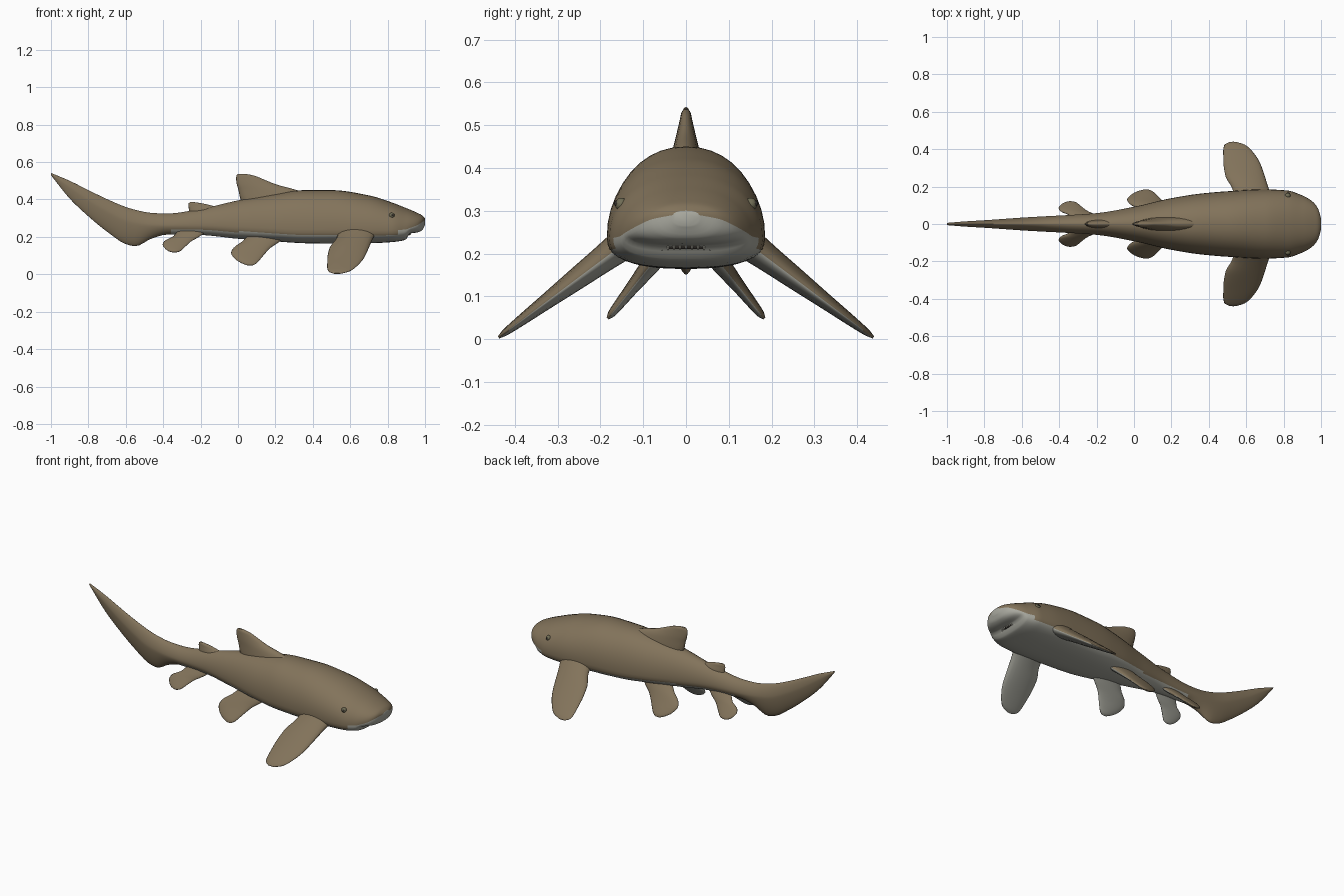
import bpy, bmesh, math
from mathutils import Vector

if "Cube" in bpy.data.objects:
    bpy.data.objects.remove(bpy.data.objects["Cube"])


def material(name, rgb):
    m = bpy.data.materials.new(name)
    m.diffuse_color = (*rgb, 1)
    m.use_nodes = True
    m.node_tree.nodes["Principled BSDF"].inputs["Base Color"].default_value = m.diffuse_color
    return m


BROWN = material("brown skin", (0.225, 0.172, 0.104))
PALE = material("pale belly", (0.40, 0.40, 0.35))
DARK = material("dark mouth", (0.035, 0.03, 0.025))
EYE = material("olive eye", (0.16, 0.15, 0.09))
TOOTH = material("ivory teeth", (0.55, 0.53, 0.45))


def smooth_table(rows):
    """Monotone cubic interpolation of rows keyed by their first column."""
    rows = sorted(rows)
    n, cols = len(rows), len(rows[0])

    def slope(i, c):
        return (rows[i + 1][c] - rows[i][c]) / (rows[i + 1][0] - rows[i][0])

    def tangent(i, c):
        if i == 0:
            return slope(0, c)
        if i == n - 1:
            return slope(n - 2, c)
        a, b = slope(i - 1, c), slope(i, c)
        return 2 * a * b / (a + b) if a * b > 0 else 0

    def at(x):
        i = 0
        while i < n - 2 and x > rows[i + 1][0]:
            i += 1
        h = rows[i + 1][0] - rows[i][0]
        t = min(max((x - rows[i][0]) / h, 0), 1)
        out = []
        for c in range(1, cols):
            p, q = rows[i][c], rows[i + 1][c]
            out.append(p * (2 * t**3 - 3 * t**2 + 1) + q * (3 * t**2 - 2 * t**3)
                       + h * tangent(i, c) * (t**3 - 2 * t**2 + t)
                       + h * tangent(i + 1, c) * (t**3 - t**2))
        return out
    return at


def loft(name, rings, mats, rule):
    """Skin closed rings into one object; rule picks the material of a face."""
    bm = bmesh.new()
    vr = [[bm.verts.new(p) for p in ring] for ring in rings]
    k = len(vr[0])
    for a, b in zip(vr, vr[1:]):
        for j in range(k):
            bm.faces.new((a[j], a[(j + 1) % k], b[(j + 1) % k], b[j]))
    bm.faces.new(vr[0])
    bm.faces.new(vr[-1])
    bmesh.ops.recalc_face_normals(bm, faces=bm.faces)
    bm.normal_update()
    for f in bm.faces:
        f.smooth = True
        f.material_index = rule(f)
    me = bpy.data.meshes.new(name)
    bm.to_mesh(me)
    bm.free()
    for m in mats:
        me.materials.append(m)
    ob = bpy.data.objects.new(name, me)
    bpy.context.collection.objects.link(ob)
    return ob


# Body and tail: x, bottom z, top z, half width, z of the widest line
body_at = smooth_table([
    (-1.0, 0.530, 0.542, 0.006, 0.537), (-0.9, 0.405, 0.500, 0.014, 0.465),
    (-0.8, 0.310, 0.450, 0.020, 0.395), (-0.7, 0.228, 0.402, 0.027, 0.335),
    (-0.6, 0.162, 0.360, 0.034, 0.285), (-0.55, 0.150, 0.345, 0.037, 0.272),
    (-0.46, 0.192, 0.328, 0.042, 0.262), (-0.38, 0.212, 0.325, 0.046, 0.260),
    (-0.2, 0.210, 0.350, 0.058, 0.262), (0.0, 0.190, 0.395, 0.092, 0.255),
    (0.2, 0.176, 0.432, 0.138, 0.245), (0.36, 0.166, 0.450, 0.163, 0.240),
    (0.5, 0.164, 0.450, 0.175, 0.240), (0.7, 0.166, 0.422, 0.185, 0.238),
    (0.82, 0.172, 0.385, 0.179, 0.235), (0.895, 0.184, 0.356, 0.155, 0.240),
    (0.92, 0.218, 0.346, 0.143, 0.248), (0.96, 0.224, 0.328, 0.115, 0.264),
    (0.985, 0.236, 0.315, 0.080, 0.280), (1.0, 0.265, 0.300, 0.030, 0.290)])


def body_ring(x, k=40):
    zb, zt, w, zc = body_at(x)
    n_top = 1.6 + 0.55 * min(max((x + 0.5) / 0.8, 0), 1)
    n_low = 1.6 + 1.0 * min(max((x + 0.5) / 0.8, 0), 1)
    ring = []
    for j in range(k):
        a = 2 * math.pi * j / k
        c, s = math.cos(a), math.sin(a)
        e = 2 / (n_top if s > 0 else n_low)
        height = (zt - zc) if s > 0 else (zc - zb)
        ring.append((x, w * math.copysign(abs(c)**e, c),
                     zc + height * math.copysign(abs(s)**e, s)))
    return ring


def body_rule(f):
    p = f.calc_center_median()
    zb, zt, w, zc = body_at(p.x)
    if p.x < -0.36:
        return 0
    drop = 0.0 if p.x > 0.86 else 0.42 * (zc - zb)
    return 1 if p.z < zc - drop else 0


N = 110
loft("body", [body_ring(1 - 2 * (i / N)**1.5) for i in range(N + 1)],
     [BROWN, PALE], body_rule)


def fin(name, root, tip, rows, side=1, paired=True, k=20):
    """Fin spanning root to tip in (y, z); rows: span, lead x, trail x, half thickness."""
    at = smooth_table(rows)
    root = Vector((0, root[0] * side, root[1]))
    tip = Vector((0, tip[0] * side, tip[1]))
    across = (tip - root).cross(Vector((1, 0, 0))).normalized()
    rings = []
    for i in range(25):
        s = math.sin(math.pi / 2 * i / 24)
        lead, trail, thick = at(s)
        ring = []
        for j in range(k):
            a = 2 * math.pi * j / k
            p = root.lerp(tip, s) + across * (thick * math.sin(a))
            p.x = (lead + trail) / 2 + (lead - trail) / 2 * math.cos(a)
            ring.append(p)
        rings.append(ring)
    loft(name, rings, [BROWN, PALE],
         lambda f: 1 if paired and f.normal.z < -0.15 and f.normal.y * side < 0.1 else 0)


# Paired fins
for side, label in ((-1, "right"), (1, "left")):
    fin(label + "_pectoral_fin", (0.13, 0.235), (0.438, 0.004), [
        (0.0, 0.75, 0.54, 0.040), (0.2, 0.72, 0.525, 0.032), (0.4, 0.70, 0.49, 0.026),
        (0.65, 0.672, 0.478, 0.018), (0.85, 0.63, 0.477, 0.012),
        (0.95, 0.595, 0.483, 0.008), (1.0, 0.55, 0.51, 0.003)], side)
    fin(label + "_pelvic_fin", (0.05, 0.215), (0.183, 0.048), [
        (0.0, 0.27, 0.06, 0.026), (0.25, 0.22, 0.02, 0.022), (0.45, 0.172, -0.025, 0.018),
        (0.6, 0.148, -0.037, 0.015), (0.8, 0.12, -0.015, 0.012),
        (0.93, 0.10, 0.02, 0.009), (1.0, 0.08, 0.05, 0.003)], side)
    fin(label + "_rear_fin", (0.02, 0.235), (0.12, 0.118), [
        (0.0, -0.16, -0.32, 0.016), (0.3, -0.21, -0.35, 0.014), (0.5, -0.25, -0.395, 0.012),
        (0.65, -0.27, -0.403, 0.011), (0.85, -0.295, -0.388, 0.009),
        (0.95, -0.31, -0.37, 0.007), (1.0, -0.33, -0.35, 0.003)], side)

# Back fins
fin("front_dorsal_fin", (0, 0.36), (0, 0.537), [
    (0.0, 0.42, 0.03, 0.045), (0.3, 0.40, 0.01, 0.038), (0.5, 0.32, 0.003, 0.030),
    (0.68, 0.205, -0.006, 0.022), (0.85, 0.13, -0.01, 0.015),
    (0.95, 0.085, -0.008, 0.011), (1.0, 0.04, 0.0, 0.006)], paired=False)
fin("rear_dorsal_fin", (0, 0.30), (0, 0.386), [
    (0.0, -0.06, -0.27, 0.030), (0.5, -0.08, -0.262, 0.022), (0.75, -0.13, -0.265, 0.014),
    (0.92, -0.19, -0.264, 0.009), (1.0, -0.235, -0.255, 0.004)], paired=False)


# Eyes with pupils
def ball(name, loc, r, mat):
    bpy.ops.mesh.primitive_uv_sphere_add(segments=20, ring_count=12, radius=r, location=loc)
    ob = bpy.context.object
    ob.name = name
    ob.data.materials.append(mat)
    bpy.ops.object.shade_smooth()


for side, label in ((-1, "right"), (1, "left")):
    ball(label + "_eye", (0.822, side * 0.151, 0.315), 0.015, EYE)
    ball(label + "_pupil", (0.825, side * 0.161, 0.317), 0.007, DARK)


# Mouth: dark curved slit under the snout, edged with small teeth
def mouth_point(t):
    return Vector((0.914 - 0.022 * t * t, 0.078 * t, 0.216 - 0.006 * t * t))


rings = []
for i in range(17):
    t = -1 + i / 8
    r = 0.007 * math.sqrt(max(1 - t * t, 0.02))
    p = mouth_point(t)
    rings.append([p + Vector((1.3 * r * math.cos(a), 0, 0.8 * r * math.sin(a)))
                  for a in (math.pi * j / 4 for j in range(8))])
loft("mouth", rings, [DARK], lambda f: 0)
for i in range(9):
    p = mouth_point(-0.72 + 0.18 * i)
    bpy.ops.mesh.primitive_cone_add(vertices=6, radius1=0.004, radius2=0, depth=0.011,
                                    location=p + Vector((0.008, 0, -0.002)),
                                    rotation=(math.pi, 0, 0))
    tooth = bpy.context.object
    tooth.name = "tooth"
    tooth.data.materials.append(TOOTH)
